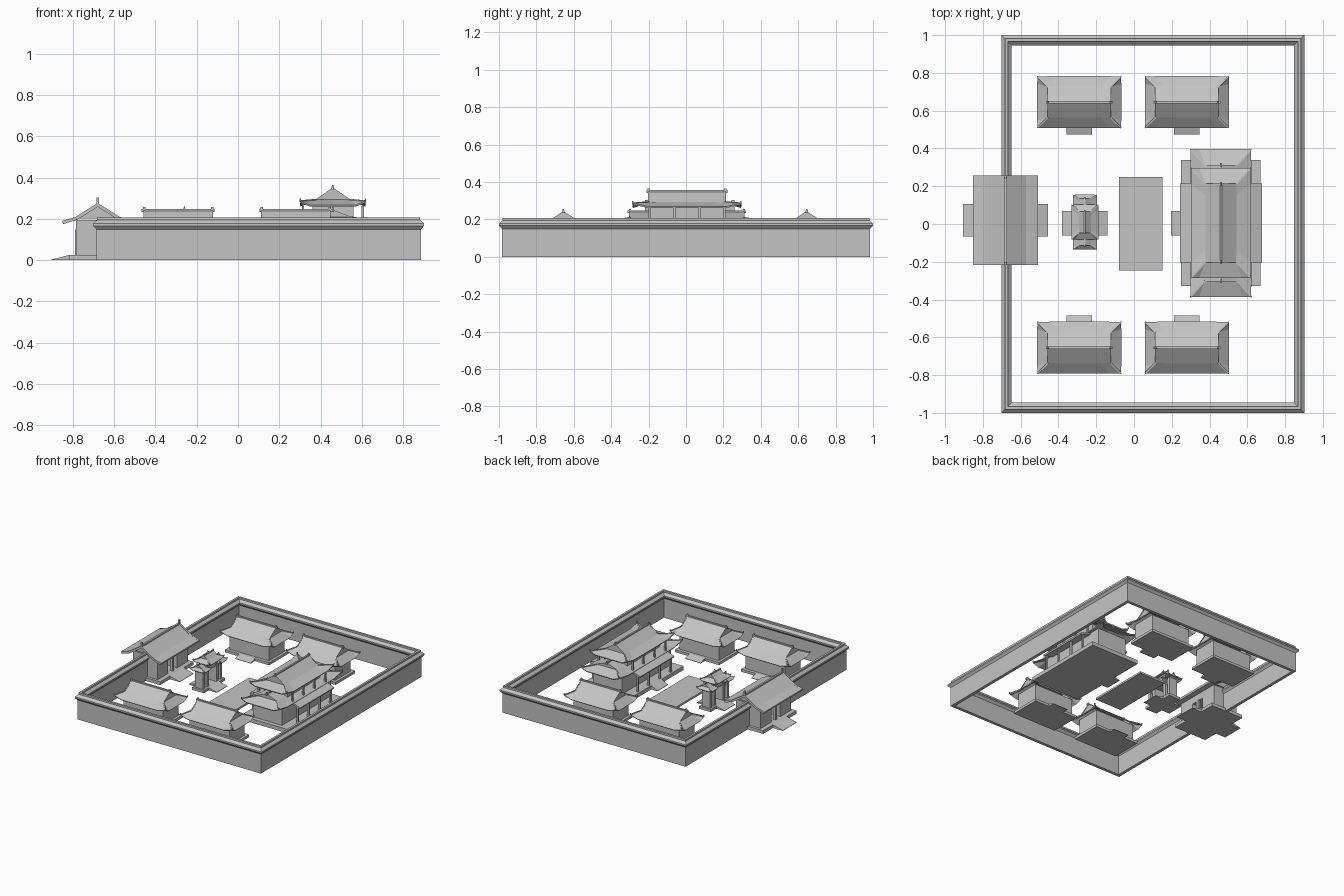
import bpy, bmesh
from mathutils import Vector, Matrix

if "Cube" in bpy.data.objects:
    bpy.data.objects.remove(bpy.data.objects["Cube"])

stone = bpy.data.materials.new("stone grey")
stone.use_nodes = True
COL = (0.55, 0.55, 0.55, 1)
stone.diffuse_color = COL
stone.node_tree.nodes["Principled BSDF"].inputs["Base Color"].default_value = COL


def finish(name, bm, place=Matrix(), thick=0):
    bmesh.ops.recalc_face_normals(bm, faces=bm.faces)
    bm.transform(place)
    me = bpy.data.meshes.new(name)
    bm.to_mesh(me)
    bm.free()
    me.materials.append(stone)
    ob = bpy.data.objects.new(name, me)
    bpy.context.collection.objects.link(ob)
    if thick:
        mod = ob.modifiers.new("thickness", 'SOLIDIFY')
        mod.thickness = thick
        mod.offset = 0
    return ob


def add_box(bm, x0, x1, y0, y1, z0, z1):
    size = Matrix.Diagonal((x1 - x0, y1 - y0, z1 - z0, 1))
    mid = Matrix.Translation(((x0 + x1) / 2, (y0 + y1) / 2, (z0 + z1) / 2))
    return bmesh.ops.create_cube(bm, size=1, matrix=mid @ size)["verts"]


def box(name, *b, place=Matrix()):
    bm = bmesh.new()
    add_box(bm, *b)
    return finish(name, bm, place)


def add_beam(bm, p, q, w):
    p, q = Vector(p), Vector(q)
    d = q - p
    rot = d.to_track_quat('Z', 'Y').to_matrix().to_4x4()
    bmesh.ops.create_cube(bm, size=1, matrix=Matrix.Translation((p + q) / 2) @ rot
                          @ Matrix.Diagonal((w, w, d.length, 1)))


def spot(x, y, turn=0):
    return Matrix.Translation((x, y, 0)) @ Matrix.Rotation(turn, 4, 'Z')


def ramp(name, x0, x1, half, h, place):
    # rises from x0 on the ground to x1 at height h
    bm = bmesh.new()
    for v in add_box(bm, min(x0, x1), max(x0, x1), -half, half, 0, h):
        if abs(v.co.x - x0) < 1e-5 and v.co.z > h / 2:
            v.co.z = 0.003
    finish(name, bm, place)


def hip_gable_roof(name, place, L, W, G, m, z0, zm, z1, lift=0.018, bar=0.012):
    # ridge runs along local x; eaves turn up at the corners
    bm = bmesh.new()
    new = lambda *c: bm.verts.new(c)
    k = 0.72
    for s in (-1, 1):
        eave = [new(-L, s * W, z0 + lift), new(-L * k, s * W, z0),
                new(L * k, s * W, z0), new(L, s * W, z0 + lift)]
        mid = [new(-G, s * m, zm), new(-G * k, s * m, zm),
               new(G * k, s * m, zm), new(G, s * m, zm)]
        top = [new(-G, 0, z1), new(G, 0, z1)]
        for i in range(3):
            bm.faces.new((eave[i], eave[i + 1], mid[i + 1], mid[i]))
        bm.faces.new(mid + top[::-1])
        # end skirt and gable
        e = [new(s * L, -W, z0 + lift), new(s * L, -W * k, z0),
             new(s * L, W * k, z0), new(s * L, W, z0 + lift)]
        g = [new(s * G, -m, zm), new(s * G, m, zm)]
        bm.faces.new((e[0], e[1], g[0]))
        bm.faces.new((e[1], e[2], g[1], g[0]))
        bm.faces.new((e[2], e[3], g[1]))
        bm.faces.new((g[0], g[1], new(s * G, 0, z1)))
    bmesh.ops.remove_doubles(bm, verts=bm.verts, dist=1e-4)
    finish(name, bm, place, 0.008)
    # ridge, verge and hip ribs with raised tips
    bm = bmesh.new()
    add_box(bm, -G - bar, G + bar, -bar / 2, bar / 2, z1 - bar / 2, z1 + bar * 0.7)
    for sx in (-1, 1):
        add_box(bm, sx * G - bar / 2, sx * G + bar / 2, -bar / 3, bar / 3, z1, z1 + bar * 1.4)
        for sy in (-1, 1):
            knee = (sx * G, sy * m, zm + 0.003)
            tip = (sx * L, sy * W, z0 + lift + 0.003)
            add_beam(bm, (sx * G, 0, z1), knee, bar * 0.6)
            add_beam(bm, knee, tip, bar * 0.7)
            add_beam(bm, tip, (sx * L, sy * W, z0 + lift + bar * 1.3), bar * 0.5)
    finish(name + "_ribs", bm, place)


# Enclosing wall with a tiled coping, open at the gate
path = [(-0.675, 0.2, -1, 0), (-0.675, 0.973, -1, 1), (0.875, 0.973, 1, 1),
        (0.875, -0.973, 1, -1), (-0.675, -0.973, -1, -1), (-0.675, -0.16, -1, 0)]
half = [(0.012, 0), (0.012, 0.15), (0.027, 0.167), (0.027, 0.178),
        (0.008, 0.195), (0.008, 0.208)]
section = half + [(-o, z) for o, z in reversed(half)]
bm = bmesh.new()
rings = [[bm.verts.new((x + sx * o, y + sy * o, z)) for o, z in section]
         for x, y, sx, sy in path]
for a, b in zip(rings, rings[1:]):
    for i in range(len(a)):
        j = (i + 1) % len(a)
        bm.faces.new((a[i], a[j], b[j], b[i]))
bm.faces.new(rings[0])
bm.faces.new(rings[-1])
finish("enclosing_wall", bm)

# Gatehouse
gate = spot(-0.68, 0.02)
box("gate_base", -0.14, 0.14, -0.205, 0.205, 0, 0.025, place=gate)
bm = bmesh.new()
for s in (-1, 1):
    ys = sorted((s * 0.055, s * 0.185))
    add_box(bm, -0.105, 0.105, *ys, 0.025, 0.195)
    add_box(bm, s * 0.1 - 0.01, s * 0.1 + 0.01, -0.01, 0.01, 0.025, 0.15)
add_box(bm, -0.105, 0.105, -0.055, 0.055, 0.14, 0.195)
finish("gate_walls", bm, gate)
for s, name in ((-1, "outer"), (1, "inner")):
    ramp("gate_ramp_" + name, s * 0.225, s * 0.14, 0.085, 0.025, gate)
profile = [(-0.17, 0.183), (-0.105, 0.202), (0, 0.268), (0.105, 0.202), (0.17, 0.183)]
bm = bmesh.new()
rows = [[bm.verts.new((x, y, z)) for x, z in profile] for y in (-0.225, 0.225)]
for i in range(4):
    bm.faces.new((rows[0][i], rows[0][i + 1], rows[1][i + 1], rows[1][i]))
finish("gate_roof", bm, gate, 0.015)
bm = bmesh.new()
for y in (-0.185, 0.185):
    bm.faces.new([bm.verts.new((x, y, z)) for x, z in profile[1:4]])
finish("gate_gables", bm, gate, 0.006)
bm = bmesh.new()
add_box(bm, -0.007, 0.007, -0.23, 0.23, 0.265, 0.282)
for y in (-0.23, 0.23):
    add_box(bm, -0.006, 0.006, y - 0.008, y + 0.008, 0.265, 0.305)
    for (xa, za), (xb, zb) in zip(profile, profile[1:]):
        add_beam(bm, (xa, y, za), (xb, y, zb), 0.016)
finish("gate_ridge_and_verges", bm, gate)

# Four side houses facing the courtyard
for cx, side in ((-0.29, "front"), (0.28, "rear")):
    for cy, turn, hand in ((0.645, 0, "left"), (-0.655, 3.14159265, "right")):
        name = "house_%s_%s" % (side, hand)
        at = spot(cx, cy, turn)
        box(name + "_base", -0.19, 0.19, -0.12, 0.12, 0, 0.02, place=at)
        box(name + "_walls", -0.17, 0.17, -0.095, 0.095, 0.02, 0.155, place=at)
        hip_gable_roof(name + "_roof", at, 0.22, 0.135, 0.165, 0.08, 0.14, 0.185, 0.24)
        ramp(name + "_ramp", -0.17, -0.12, 0.067, 0.02, at @ Matrix.Rotation(1.5707963, 4, 'Z'))

# Triple ceremonial archway
arch = spot(-0.26, 0.01, 1.5707963)
box("archway_base", -0.13, 0.13, -0.05, 0.05, 0, 0.02, place=arch)
bm = bmesh.new()
for s in (-1, 1):
    add_box(bm, *sorted((s * 0.045, s * 0.07)), -0.035, 0.035, 0.02, 0.2)
    add_box(bm, *sorted((s * 0.095, s * 0.115)), -0.035, 0.035, 0.02, 0.165)
    add_box(bm, *sorted((s * 0.07, s * 0.095)), -0.025, 0.025, 0.12, 0.165)
add_box(bm, -0.045, 0.045, -0.03, 0.03, 0.14, 0.205)
finish("archway_piers", bm, arch)
hip_gable_roof("archway_middle_roof", arch, 0.09, 0.07, 0.055, 0.03, 0.2, 0.222, 0.25, 0.01, 0.008)
for s, hand in ((-1, "right"), (1, "left")):
    wing = arch @ Matrix.Translation((s * 0.1, 0, 0))
    hip_gable_roof("archway_roof_" + hand, wing, 0.043, 0.062, 0.022, 0.03,
                   0.16, 0.178, 0.2, 0.008, 0.007)
    ramp("archway_ramp_%s" % ("rear" if s > 0 else "front"), s * 0.12, s * 0.05, 0.065, 0.02,
         spot(-0.26, 0.005))

# Courtyard terrace
box("terrace", -0.08, 0.15, -0.245, 0.25, 0, 0.015)

# Main hall with two tiers of roof
hall = spot(0.46, 0.005)
hall_roof = spot(0.46, 0.005, 1.5707963)
box("hall_base", -0.21, 0.21, -0.333, 0.333, 0, 0.03, place=hall)
ramp("hall_ramp", -0.265, -0.21, 0.065, 0.03, hall)
box("hall_lower_walls", -0.125, 0.125, -0.3, 0.3, 0.03, 0.185, place=hall)
box("hall_upper_walls", -0.1, 0.1, -0.2, 0.2, 0.185, 0.275, place=hall)
hip_gable_roof("hall_lower_roof", hall_roof, 0.39, 0.16, 0.305, 0.085, 0.175, 0.205, 0.24)
hip_gable_roof("hall_upper_roof", hall_roof, 0.29, 0.158, 0.205, 0.08, 0.265, 0.29, 0.348)

# Porch roofs and posts on the long sides of the hall
for s, name in ((-1, "front"), (1, "rear")):
    bm = bmesh.new()
    bm.faces.new([bm.verts.new((s * x, y, z)) for x, y, z in
                  ((0.215, -0.21, 0.15), (0.215, 0.21, 0.15),
                   (0.12, 0.21, 0.182), (0.12, -0.21, 0.182))])
    finish("hall_porch_roof_" + name, bm, hall, 0.012)
    bm = bmesh.new()
    for y in (-0.2, -0.068, 0.068, 0.2):
        add_box(bm, s * 0.19 - 0.007, s * 0.19 + 0.007, y - 0.007, y + 0.007, 0.03, 0.155)
        add_box(bm, s * 0.145 - 0.006, s * 0.145 + 0.006, y - 0.006, y + 0.006, 0.17, 0.262)
    finish("hall_posts_" + name, bm, hall)
